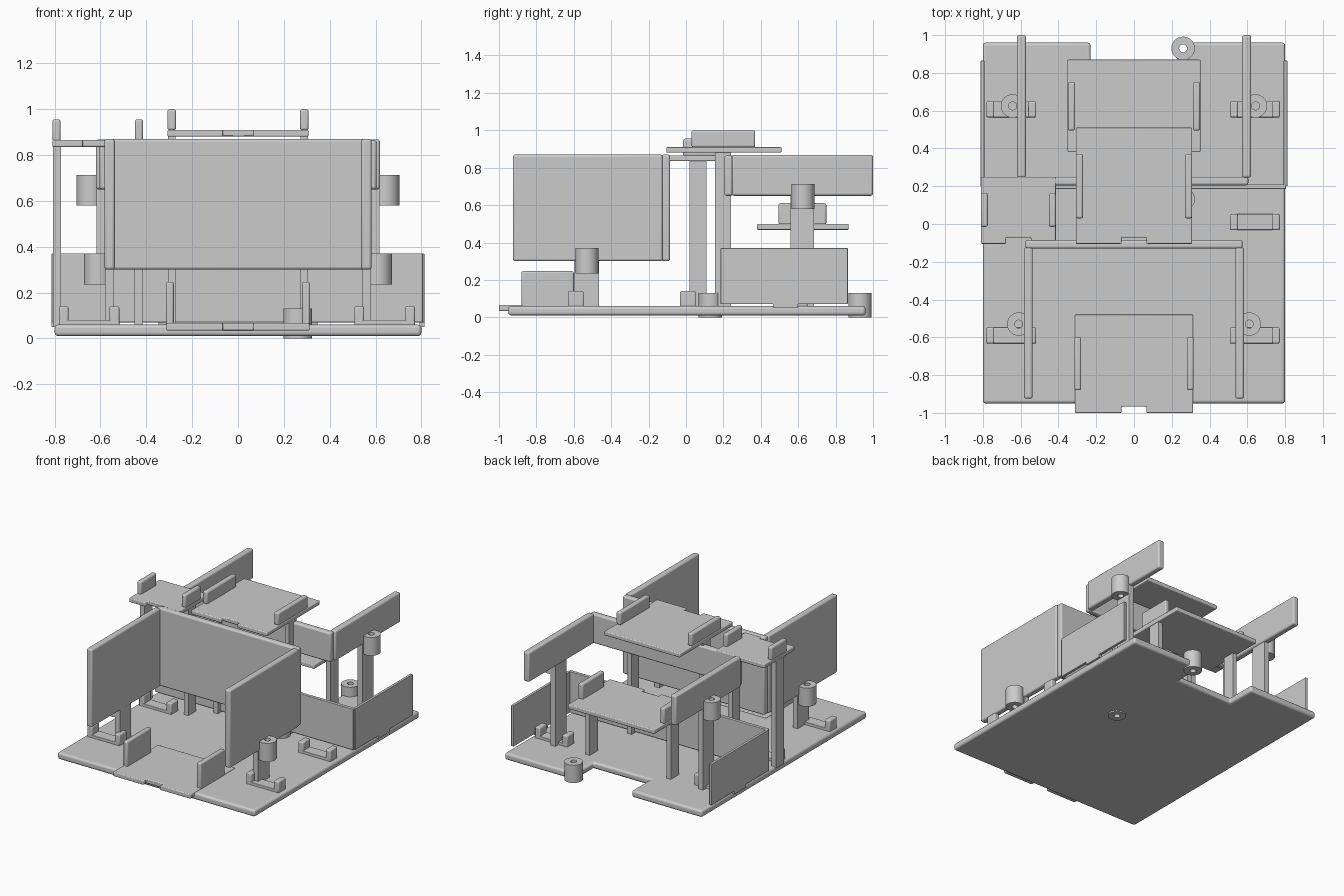
import bpy, bmesh, math

if "Cube" in bpy.data.objects:
    bpy.data.objects.remove(bpy.data.objects["Cube"])


def finish(name, bm, bevel=0.0):
    bmesh.ops.recalc_face_normals(bm, faces=bm.faces)
    me = bpy.data.meshes.new(name)
    bm.to_mesh(me)
    bm.free()
    ob = bpy.data.objects.new(name, me)
    bpy.context.collection.objects.link(ob)
    for p in me.polygons:
        p.use_smooth = True
    me.set_sharp_from_angle(angle=math.radians(35))
    if bevel:
        m = ob.modifiers.new("rounding", 'BEVEL')
        m.width, m.segments, m.limit_method = bevel, 3, 'ANGLE'
    return ob


def slab(name, outline, z0, z1, bevel=0.0):
    """Extrude an xy outline from z0 to z1."""
    bm = bmesh.new()
    f = bm.faces.new([bm.verts.new((x, y, z0)) for x, y in outline])
    r = bmesh.ops.extrude_face_region(bm, geom=[f])
    for v in r["geom"]:
        if isinstance(v, bmesh.types.BMVert):
            v.co.z = z1
    return finish(name, bm, bevel)


def box(name, x0, x1, y0, y1, z0, z1, bevel=0.0):
    return slab(name, [(x0, y0), (x1, y0), (x1, y1), (x0, y1)], z0, z1, bevel)


def pair(name, xin, xout, y0, y1, z0, z1, bevel=0.0, cx=0.0):
    """Two boxes mirrored about x = cx."""
    for s, side in ((-1, "left"), (1, "right")):
        a, b = sorted((cx + s * xin, cx + s * xout))
        box(f"{side}_{name}", a, b, y0, y1, z0, z1, bevel)


def tube(name, x, y, z0, z1, r=0.062, hole=0.021, n=32):
    bm = bmesh.new()
    rings = []
    for rad, z in ((r, z0), (r, z1), (hole, z1), (hole, z0)):
        rings.append([bm.verts.new((x + rad * math.cos(2 * math.pi * i / n),
                                    y + rad * math.sin(2 * math.pi * i / n), z)) for i in range(n)])
    for k in range(4):
        a, b = rings[k], rings[(k + 1) % 4]
        for i in range(n):
            j = (i + 1) % n
            bm.faces.new((a[i], a[j], b[j], b[i]))
    return finish(name, bm)


def notched_shelf(name, cx, hw, y0, y1, z0, z1):
    """Shelf plate with a small cut in the middle of its front edge."""
    n, d = 0.066, 0.033
    pts = [(-hw, y0), (-n, y0), (-n, y0 + d), (n, y0 + d), (n, y0), (hw, y0), (hw, y1), (-hw, y1)]
    slab(name, [(cx + x, y) for x, y in pts], z0, z1, 0.006)


# base plate with rear cut-out and two peg holes
base = slab("base_plate", [(-0.8, -0.95), (0.8, -0.95), (0.8, 0.96), (0.23, 0.96), (0.23, 0.74),
                           (-0.23, 0.74), (-0.23, 0.96), (-0.8, 0.96)], 0.01, 0.06, 0.015)
for i, y in enumerate((0.13, 0.93)):
    bpy.ops.mesh.primitive_cylinder_add(vertices=32, radius=0.0215, depth=0.4, location=(0.26, y, 0.03))
    cut = bpy.context.object
    cut.name = f"hole_cutter_{i}"
    cut.hide_render = True
    cut.hide_viewport = True
    m = base.modifiers.new("hole", 'BOOLEAN')
    m.object, m.operation, m.solver = cut, 'DIFFERENCE', 'EXACT'
    tube(f"base_socket_{i}", 0.26, y, 0.0, 0.13)

# small cradle brackets on the base
for cx in (-0.65, 0.64):
    for y in (-0.59, 0.01, 0.607):
        box("bracket_floor", cx - 0.13, cx + 0.13, y - 0.042, y + 0.042, 0.05, 0.08, 0.004)
        pair("bracket_end", 0.09, 0.132, y - 0.042, y + 0.042, 0.05, 0.14, 0.008, cx)

# large front panel, open to the front
box("front_panel_back", -0.575, 0.575, -0.13, -0.085, 0.3, 0.87, 0.012)
pair("front_panel_side", 0.537, 0.583, -0.925, -0.125, 0.3, 0.87, 0.012)
pair("front_panel_post", 0.54, 0.58, -0.595, -0.465, 0.05, 0.32)

# rear raised panel, open to the back
box("rear_panel_front", -0.605, 0.605, 0.205, 0.25, 0.65, 0.865, 0.012)
pair("rear_panel_side", 0.572, 0.62, 0.245, 1.0, 0.65, 0.868, 0.012)
pair("rear_panel_post", 0.58, 0.618, 0.558, 0.685, 0.05, 0.68)

# sockets on the panel posts
for s in (-1, 1):
    tube("front_panel_socket", s * 0.61, -0.53, 0.235, 0.37)
    tube("rear_panel_socket", s * 0.643, 0.625, 0.58, 0.713)

# low rear wall resting on the base
box("low_wall_front", -0.805, 0.805, 0.185, 0.21, 0.07, 0.37, 0.004)
pair("low_wall_side", 0.792, 0.813, 0.2, 0.865, 0.07, 0.37, 0.004)
pair("low_wall_tab", 0.792, 0.813, 0.465, 0.6, 0.05, 0.08)

# front low tray
notched_shelf("front_tray", 0, 0.313, -1.0, -0.48, 0.034, 0.067)
pair("front_tray_rail", 0.28, 0.315, -0.88, -0.6, 0.05, 0.247, 0.01)

# top middle shelf
notched_shelf("top_shelf", 0, 0.308, -0.105, 0.51, 0.88, 0.91)
pair("top_shelf_rail", 0.27, 0.308, 0.03, 0.37, 0.908, 1.0, 0.01)
pair("top_shelf_post", 0.272, 0.306, 0.155, 0.24, 0.05, 0.89)

# small left shelf
notched_shelf("left_shelf", -0.612, 0.198, -0.105, 0.25, 0.835, 0.866)
pair("left_shelf_rail", 0.162, 0.198, -0.015, 0.165, 0.86, 0.955, 0.01, -0.612)
pair("left_shelf_post", 0.16, 0.195, 0.02, 0.11, 0.05, 0.845, 0.0, -0.612)

# rear middle shelf
notched_shelf("rear_shelf", 0, 0.352, 0.38, 0.87, 0.468, 0.5)
pair("rear_shelf_rail", 0.312, 0.35, 0.495, 0.75, 0.495, 0.61, 0.01)
pair("rear_shelf_post", 0.312, 0.346, 0.575, 0.67, 0.05, 0.48)
